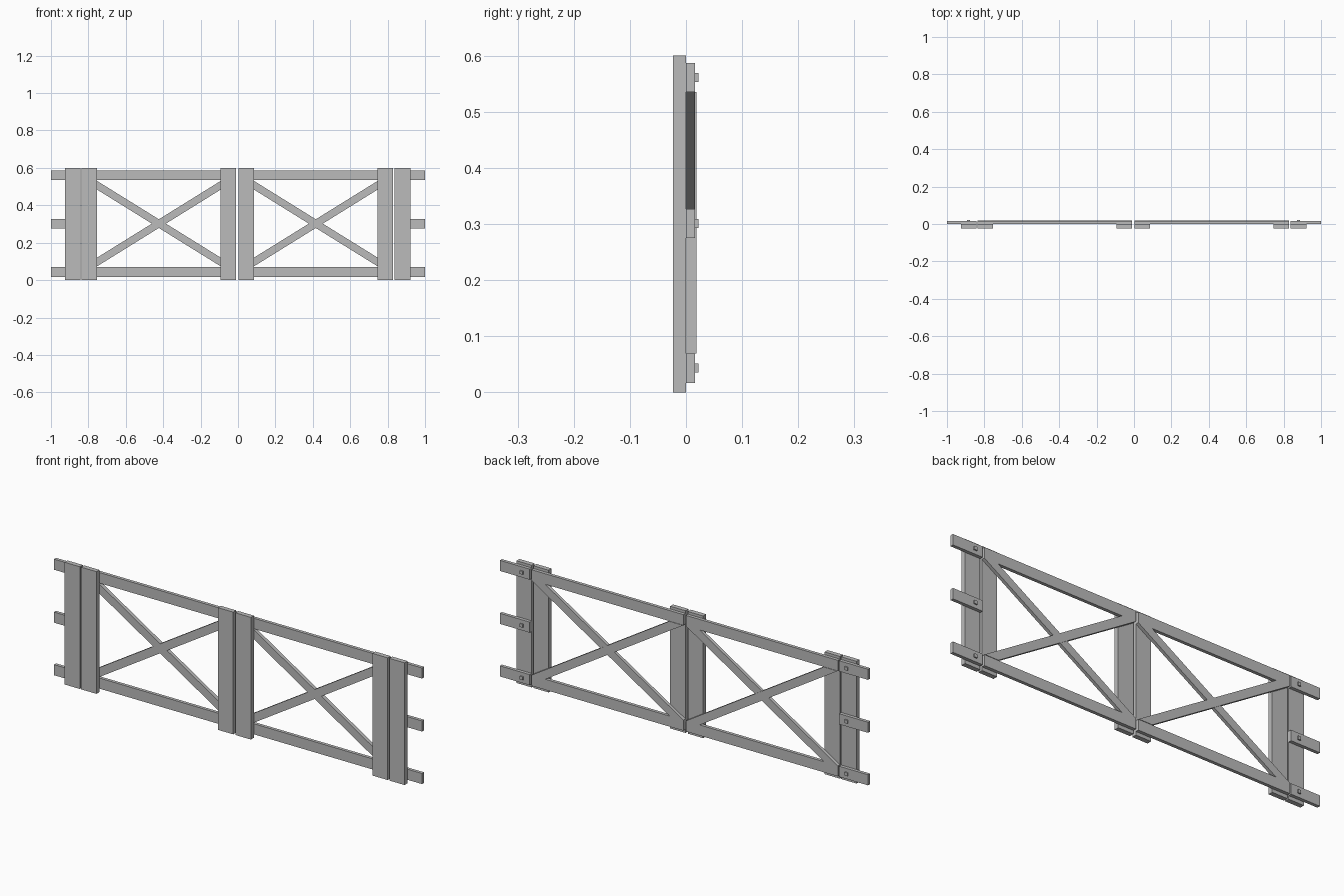
import bpy

if "Cube" in bpy.data.objects:
    bpy.data.objects.remove(bpy.data.objects["Cube"], do_unlink=True)

grey = bpy.data.materials.new("plain grey")
grey.use_nodes = True
grey.diffuse_color = (0.5, 0.5, 0.5, 1)
grey.node_tree.nodes["Principled BSDF"].inputs["Base Color"].default_value = (0.5, 0.5, 0.5, 1)


def plank(name, outline, y0, y1):
    """Extrude an outline of (x, z) corners, counter-clockwise from the front, from y0 to y1."""
    n = len(outline)
    verts = [(x, y, z) for y in (y0, y1) for x, z in outline]
    faces = [list(range(n)), list(range(2 * n - 1, n - 1, -1))]
    faces += [[i, i + n, (i + 1) % n + n, (i + 1) % n] for i in range(n)]
    mesh = bpy.data.meshes.new(name)
    mesh.from_pydata(verts, [], faces)
    mesh.materials.append(grey)
    obj = bpy.data.objects.new(name, mesh)
    bpy.context.collection.objects.link(obj)
    return obj


def box(name, x0, x1, z0, z1, y0, y1):
    return plank(name, [(x0, z0), (x1, z0), (x1, z1), (x0, z1)], y0, y1)


FRONT, THIN, THICK, BACK = -0.023, 0.016, 0.0185, 0.0225
HEIGHT, BOARD = 0.6, 0.083
RAIL_LOW, RAIL_MID, RAIL_TOP, RAIL_H = 0.017, 0.275, 0.535, 0.052
low, high = RAIL_LOW + RAIL_H, RAIL_TOP
TIP = 0.075

# Two gate leaves: boards at each end, two rails and crossed braces
for side, x0, x1 in (("right", -0.836, -0.01), ("left", 0.003, 0.829)):
    box(side + "_gate_board_a", x0, x0 + BOARD, 0, HEIGHT, FRONT, 0)
    box(side + "_gate_board_b", x1 - BOARD, x1, 0, HEIGHT, FRONT, 0)
    box(side + "_bottom_rail", x0, x1, RAIL_LOW, low, 0, THIN)
    box(side + "_top_rail", x0, x1, high, high + RAIL_H, 0, THIN)
    plank(side + "_falling_brace",
          [(x0, low), (x0 + TIP, low), (x1, high), (x1 - TIP, high)][::1], 0, THIN)
    plank(side + "_rising_brace",
          [(x1 - TIP, low), (x1, low), (x0 + TIP, high), (x0, high)], 0, THICK)

# Outer posts with three fence rail stubs, each held by a square bolt
for side, x0, x1, end in (("right", -0.926, -0.843, -1.0), ("left", 0.838, 0.921, 1.0)):
    box(side + "_post", x0, x1, 0, HEIGHT, FRONT, 0)
    inner = x1 if end < 0 else x0
    bolt_x = (x0 + x1) / 2
    for level, z in (("low", RAIL_LOW), ("middle", RAIL_MID), ("high", RAIL_TOP)):
        box(f"{side}_{level}_fence_rail", min(inner, end), max(inner, end), z, z + RAIL_H, 0, THIN)
        mid = z + RAIL_H / 2
        box(f"{side}_{level}_bolt", bolt_x - 0.008, bolt_x + 0.008, mid - 0.008, mid + 0.008, THIN, BACK)
